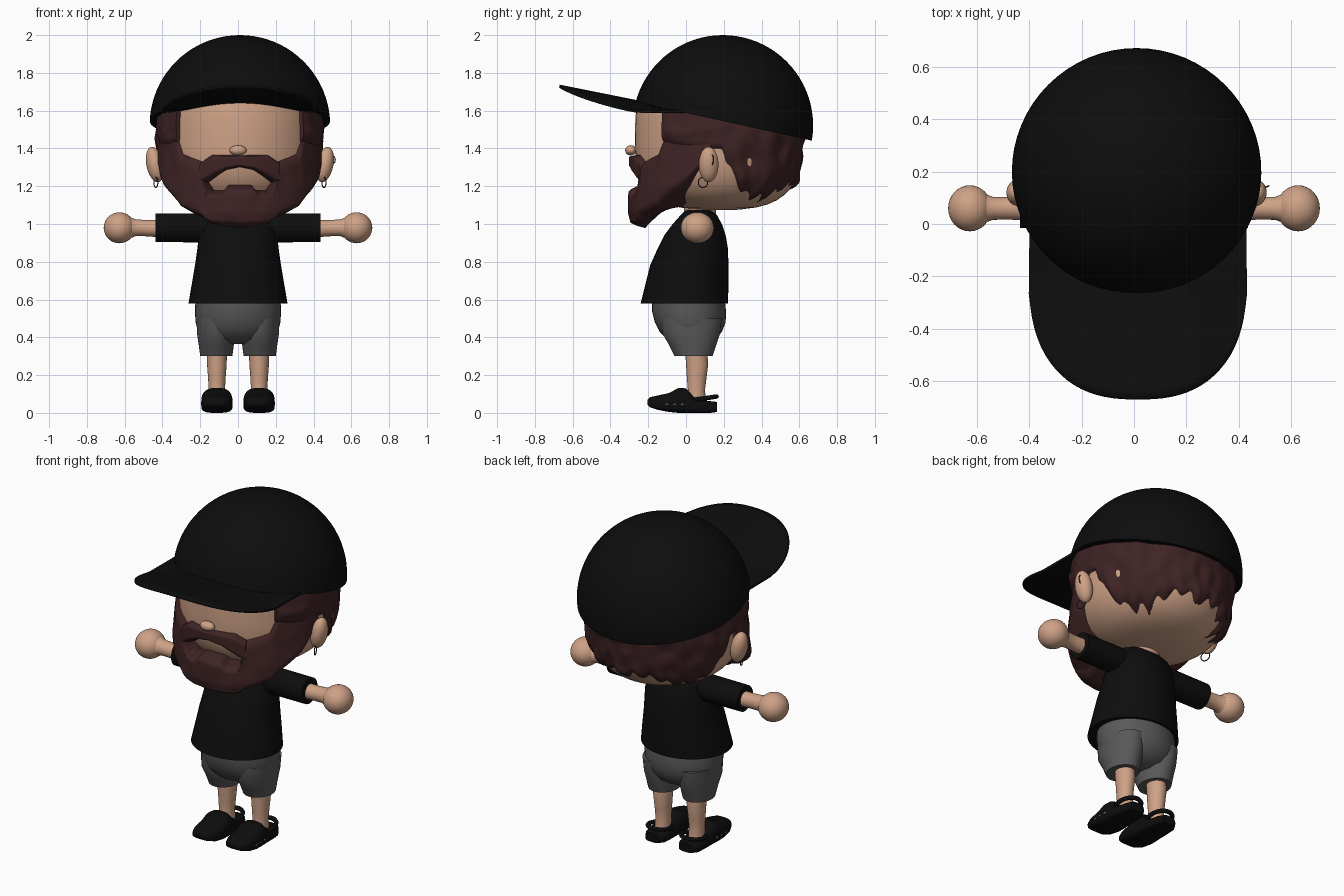
import bpy, bmesh, math
from mathutils import Vector, Matrix, noise

if "Cube" in bpy.data.objects:
    bpy.data.objects.remove(bpy.data.objects["Cube"])


def material(name, rgb):
    m = bpy.data.materials.new(name)
    m.use_nodes = True
    m.diffuse_color = (*rgb, 1)
    bsdf = m.node_tree.nodes["Principled BSDF"]
    bsdf.inputs["Base Color"].default_value = (*rgb, 1)
    bsdf.inputs["Roughness"].default_value = 0.8
    return m


SKIN = material("skin", (0.62, 0.36, 0.24))
HAIR = material("dark brown hair", (0.05, 0.017, 0.018))
BLACK = material("black cloth", (0.004, 0.004, 0.004))
GREY = material("grey cloth", (0.1, 0.1, 0.1))
METAL = material("dark metal", (0.03, 0.03, 0.03))
HX, HY = 0.01, 0.17  # head axis


def finish(name, bm, mat, angle=40):
    bmesh.ops.recalc_face_normals(bm, faces=bm.faces)
    me = bpy.data.meshes.new(name)
    bm.to_mesh(me)
    bm.free()
    me.materials.append(mat)
    ob = bpy.data.objects.new(name, me)
    bpy.context.collection.objects.link(ob)
    bpy.ops.object.select_all(action="DESELECT")
    ob.select_set(True)
    bpy.context.view_layer.objects.active = ob
    bpy.ops.object.shade_smooth_by_angle(angle=math.radians(angle))
    return ob


def loft(name, rings, mat, closed=True, cap=True, angle=40):
    bm = bmesh.new()
    rows = [[bm.verts.new(p) for p in r] for r in rings]
    n = len(rows[0])
    for a, b in zip(rows, rows[1:]):
        for i in range(n if closed else n - 1):
            j = (i + 1) % n
            bm.faces.new((a[i], a[j], b[j], b[i]))
    if closed and cap:
        bm.faces.new(rows[0])
        bm.faces.new(rows[-1])
    return finish(name, bm, mat, angle)


def ellipsoid(name, pos, radii, mat, tilt=0):
    bm = bmesh.new()
    bmesh.ops.create_uvsphere(bm, u_segments=32, v_segments=20, radius=1)
    bm.transform(Matrix.Translation(pos) @ Matrix.Rotation(tilt, 4, "Y") @ Matrix.Diagonal((*radii, 1)))
    return finish(name, bm, mat)


def flat_ring(cx, z, hx, y0, y1, n=40):
    cy, ry = (y0 + y1) / 2, (y1 - y0) / 2
    return [(cx + hx * math.cos(t), cy + ry * math.sin(t), z)
            for t in (math.tau * i / n for i in range(n))]


def interp(pairs, x):
    for (x0, v0), (x1, v1) in zip(pairs, pairs[1:]):
        if x <= x1:
            return v0 + (v1 - v0) * max(0, (x - x0) / (x1 - x0))
    return pairs[-1][1]


# Head: rounded block with a full crown
def head_size(z):
    k = abs(z - 1.45) / (0.375 if z < 1.45 else 0.45)
    return max(0.01, 1 - k ** 3) ** (1 / 3)


def around(deg, z, r):
    a = math.radians(deg)
    return (HX + 0.425 * r * math.sin(a), HY - 0.44 * r * math.cos(a), z)


levels = [1.45 - 0.375 * math.cos(math.pi / 2 * i / 12) for i in range(12)]
levels += [1.45 + 0.45 * math.sin(math.pi / 2 * i / 12) for i in range(13)]
loft("head", [[around(d * 7.5, z, head_size(z)) for d in range(48)] for z in levels], SKIN)
loft("neck", [flat_ring(0, z, 0.1, -0.01, 0.16) for z in (1.03, 1.12)], SKIN)
ellipsoid("nose", (0, -0.292, 1.39), (0.045, 0.03, 0.027), SKIN)


# Hair pieces: padded shells wrapped around the head
def shell(name, start, end, top, bottom, size, bump=0, steps=100, rows=18):
    cols = []
    for i in range(steps + 1):
        d = start + (end - start) * i / steps
        hi, lo = top(d), bottom(d)
        col = []
        for j in range(rows + 1):
            s = j / rows
            z = hi + (lo - hi) * s
            e = math.sqrt(max(0, min(1, s / 0.14, (1 - s) / 0.14)))
            if i in (0, steps):
                e = 0
            inner = 0.97 * head_size(max(z, 1.12))
            r = inner + (size(z) - inner) * e
            if bump:
                p = Vector(around(d, z * 0.8, 1)) * 13
                r += bump * e * noise.noise(p) * (0.4 if z > 1.5 else 1)
            if j == rows:
                z = max(z, 1.09)
            col.append(around(d, z, r))
        cols.append(col)
    return loft(name, cols, HAIR, closed=False, angle=60)


def rim(y):
    return 1.545 - 0.22 * (y - 0.195)


beard_top = [(0, 1.21), (9, 1.21), (13, 1.18), (22, 1.18), (25, 1.22), (27, 1.335),
             (45, 1.38), (49, 1.45), (53, 1.5), (84, 1.46)]
beard_low = [(0, 0.965), (20, 0.985), (45, 1.06), (68, 1.2), (84, 1.36)]
beard_size = [(0.96, 0.97), (1.0, 1.05), (1.06, 1.085), (1.2, 1.075), (1.32, 1.05), (1.45, 1.02)]
shell("beard", -86, 86, lambda d: interp(beard_top, abs(d)), lambda d: interp(beard_low, abs(d)),
      lambda z: interp(beard_size, z), 0.015, 172)

stache_top = [(0, 1.365), (20, 1.37), (29, 1.33)]
stache_low = [(0, 1.3), (10, 1.285), (20, 1.24), (29, 1.2)]
shell("moustache", -29, 29, lambda d: interp(stache_top, abs(d)),
      lambda d: interp(stache_low, abs(d)), lambda z: 1.075, 0, 48, 10)

hair_low = [(48, 1.43), (60, 1.4), (93, 1.39), (98, 1.27), (105, 1.2), (115, 1.14),
            (135, 1.13), (150, 1.18), (165, 1.21), (180, 1.19)]
hair_size = [(1.12, 0.84), (1.22, 0.97), (1.35, 1.02), (1.5, 1.055), (1.6, 1.03)]


def hair_bottom(d):
    f = min(d, 360 - d)
    return interp(hair_low, f) + (0.018 * math.sin(f * 0.45) if f > 95 else 0)


shell("hair", 48, 312, lambda d: rim(around(d, 0, 1)[1]) + 0.05, hair_bottom,
      lambda z: interp(hair_size, z), 0.045, 200)

# Cap crown: sphere sliced along the tilted rim
bm = bmesh.new()
bmesh.ops.create_uvsphere(bm, u_segments=64, v_segments=40, radius=0.478)
bm.transform(Matrix.Translation((HX, 0.195, 1.522)))
cut = bmesh.ops.bisect_plane(bm, geom=bm.verts[:] + bm.edges[:] + bm.faces[:],
                             plane_co=(0, 0.195, rim(0.195)), plane_no=(0, 0.22, 1), clear_inner=True)
bmesh.ops.holes_fill(bm, edges=[e for e in bm.edges if e.is_boundary])
finish("cap_crown", bm, BLACK)

# Cap brim: curved visor with drooping sides
visor = []
for i in range(41):
    x = 0.415 * math.sin(math.pi / 2 * (i / 20 - 1))
    back = 0.22 - 0.46 * math.sqrt(1 - (x / 0.46) ** 2)
    front = -0.2 - 0.47 * max(0, 1 - abs(x / 0.415) ** 2.5) ** 0.4
    line = []
    for j in range(13):
        y = back + (front - back) * j / 12
        droop = 0.05 * (x / 0.4) ** 2 * min(1, max(0, -y / 0.27))
        line.append((x + 0.015, y, 1.65 - 0.2 * (y + 0.27) - droop))
    visor.append(line)
brim = loft("cap_brim", visor, BLACK, closed=False)
thick = brim.modifiers.new("thickness", "SOLIDIFY")
thick.thickness = 0.015
thick.offset = 0

# Shirt body
shirt = [(0.58, 0.262, -0.24, 0.222), (0.68, 0.245, -0.215, 0.225), (0.78, 0.228, -0.19, 0.225),
         (0.87, 0.215, -0.15, 0.222), (0.94, 0.208, -0.115, 0.21), (1.0, 0.2, -0.07, 0.19),
         (1.045, 0.18, -0.03, 0.165), (1.075, 0.12, 0.0, 0.14)]
loft("shirt", [flat_ring(0, *s) for s in shirt], BLACK)

# Shorts seat
seat = [(0.6, 0.225, -0.18, 0.205), (0.54, 0.228, -0.18, 0.212), (0.48, 0.225, -0.165, 0.21),
        (0.43, 0.212, -0.14, 0.19), (0.39, 0.17, -0.1, 0.16), (0.365, 0.08, -0.04, 0.1)]
loft("shorts_seat", [flat_ring(0, *s) for s in seat], GREY)

short_leg = [(0.5, 0.12, 0.1, -0.13, 0.19), (0.42, 0.117, 0.1, -0.125, 0.18),
             (0.36, 0.115, 0.093, -0.09, 0.16), (0.3, 0.115, 0.085, -0.06, 0.14)]
leg = [(0.34, 0.112, 0.054, -0.005, 0.11), (0.26, 0.112, 0.052, 0.0, 0.118),
       (0.18, 0.112, 0.046, 0.005, 0.108), (0.12, 0.112, 0.043, 0.01, 0.1), (0.05, 0.112, 0.045, 0.0, 0.11)]
clog = [(-0.205, 0.035, 0.045, 0.07), (-0.19, 0.06, 0.03, 0.083), (-0.15, 0.078, 0.016, 0.092),
        (-0.09, 0.083, 0.005, 0.105), (-0.04, 0.083, 0, 0.132), (0.0, 0.08, 0, 0.13),
        (0.04, 0.074, 0, 0.09), (0.08, 0.07, 0, 0.068), (0.13, 0.066, 0, 0.062), (0.165, 0.045, 0.005, 0.058)]


def clog_section(cx, y, w, z0, z1, n=28):
    pts = []
    for i in range(n):
        c, s = math.cos(math.tau * i / n), math.sin(math.tau * i / n)
        flat = 0.4 if s < 0 else 0.75
        pts.append((cx + w * math.copysign(abs(c) ** 0.7, c), y,
                    z0 + 0.4 * (z1 - z0) + (0.6 if s > 0 else 0.4) * (z1 - z0) * math.copysign(abs(s) ** flat, s)))
    return pts


def hoop(name, pos, major, minor, mat, rot, squash=1):
    bpy.ops.mesh.primitive_torus_add(location=pos, rotation=rot, major_radius=major, minor_radius=minor,
                                     major_segments=28, minor_segments=8)
    ob = bpy.context.object
    ob.name = name
    ob.scale.y = squash
    ob.data.materials.append(mat)
    bpy.ops.object.shade_smooth_by_angle(angle=math.radians(60))


def tube_x(sx, stations, n=28):
    return [[(sx * x, 0.06 + r * math.cos(math.tau * i / n), z + r * math.sin(math.tau * i / n))
             for i in range(n)] for x, r, z in stations]


# Paired parts
for side, sx in (("left", 1), ("right", -1)):
    loft(side + "_sleeve", tube_x(sx, [(0.1, 0.072, 0.98), (0.2, 0.077, 0.98), (0.437, 0.076, 0.98)]), BLACK)
    loft(side + "_arm", tube_x(sx, [(0.4, 0.047, 0.975), (0.48, 0.043, 0.978), (0.54, 0.044, 0.98),
                                    (0.57, 0.055, 0.98), (0.59, 0.066, 0.98)]), SKIN)
    ellipsoid(side + "_hand", (sx * 0.628, 0.06, 0.98), (0.083, 0.088, 0.082), SKIN)
    loft(side + "_shorts_leg", [flat_ring(sx * c, z, w, a, b) for z, c, w, a, b in short_leg], GREY)
    loft(side + "_leg", [flat_ring(sx * c, z, w, a, b) for z, c, w, a, b in leg], SKIN)
    loft(side + "_clog", [clog_section(sx * 0.112, *s) for s in clog], BLACK, angle=50)
    hoop(side + "_heel_strap", (sx * 0.112, 0.085, 0.075), 0.066, 0.012, BLACK, (0.15, 0, 0), 1.15)
    for k in range(3):
        ellipsoid(side + "_clog_vent", (sx * 0.191, -0.1 + 0.04 * k, 0.045), (0.006, 0.01, 0.005), SKIN)
    ellipsoid(side + "_ear", (HX + sx * 0.45, 0.12, 1.315), (0.045, 0.052, 0.095), SKIN, sx * 0.2)
    hoop(side + "_lobe_earring", (HX + sx * 0.445, 0.09, 1.22), 0.027, 0.003, METAL, (0, math.pi / 2, 0.4))
hoop("upper_earring", (HX + 0.48, 0.135, 1.34), 0.027, 0.003, METAL, (math.pi / 2, 0, 0.4))
